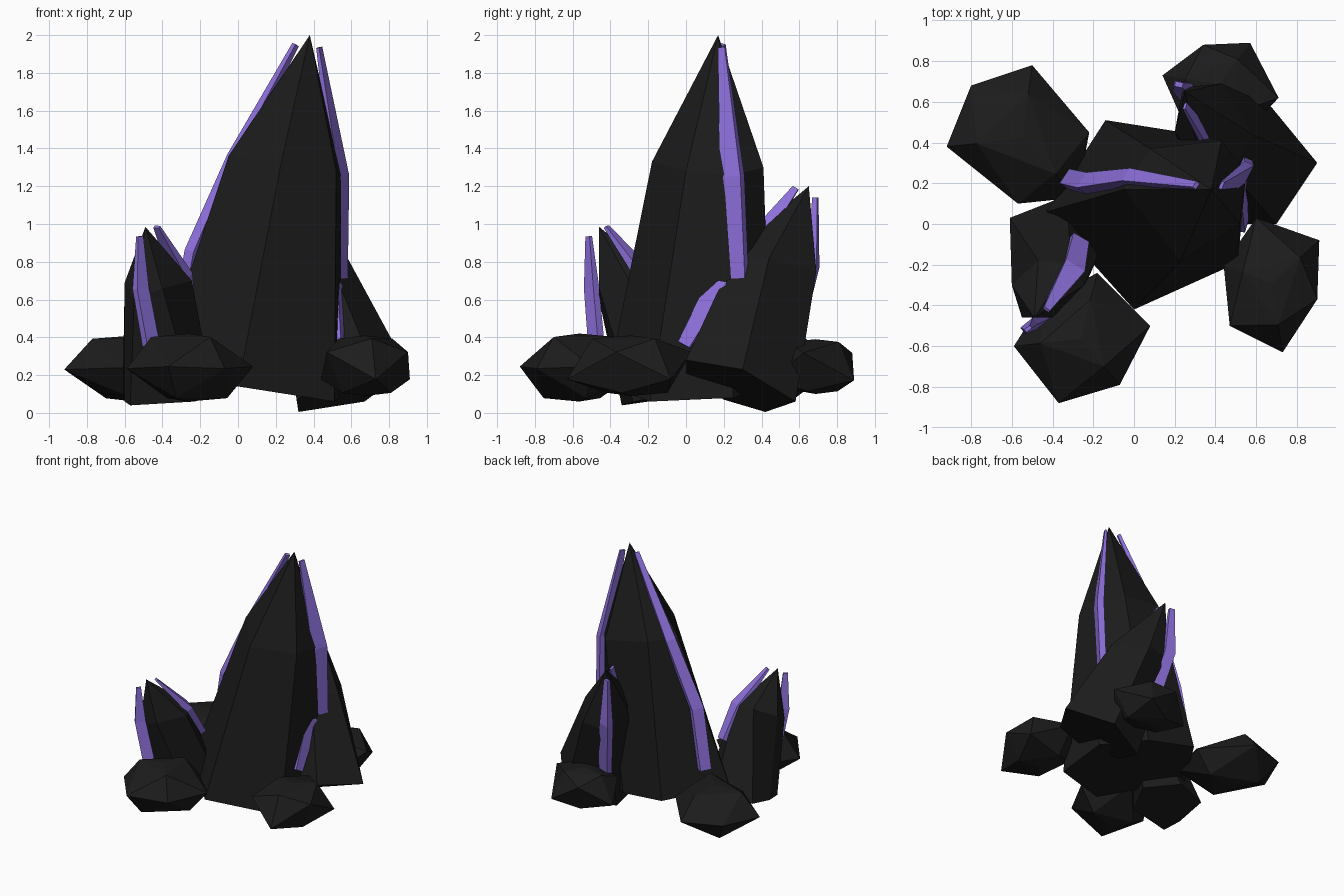
import bpy, bmesh
from mathutils import Vector

if "Cube" in bpy.data.objects:
    bpy.data.objects.remove(bpy.data.objects["Cube"])


def make_material(name, rgb):
    m = bpy.data.materials.new(name)
    m.use_nodes = True
    m.diffuse_color = (*rgb, 1)
    bsdf = m.node_tree.nodes["Principled BSDF"]
    bsdf.inputs["Base Color"].default_value = (*rgb, 1)
    bsdf.inputs["Roughness"].default_value = 0.8
    return m


STONE = make_material("dark_stone", (0.0115, 0.0115, 0.0115))
PURPLE = make_material("purple_crystal", (0.27, 0.165, 0.72))


def finish(bm, name, material):
    bmesh.ops.recalc_face_normals(bm, faces=bm.faces[:])
    mesh = bpy.data.meshes.new(name)
    bm.to_mesh(mesh)
    bm.free()
    mesh.materials.append(material)
    ob = bpy.data.objects.new(name, mesh)
    bpy.context.collection.objects.link(ob)
    return ob


def loft(bm, rings):
    """Join consecutive rings of equal size with quads."""
    loops = [[bm.verts.new(p) for p in ring] for ring in rings]
    n = len(loops[0])
    for a, b in zip(loops, loops[1:]):
        for i in range(n):
            j = (i + 1) % n
            bm.faces.new((a[i], a[j], b[j], b[i]))
    bm.faces.new(loops[0][::-1])
    return loops


def spire(name, base, middle, tip):
    bm = bmesh.new()
    top = loft(bm, [base, middle])[-1]
    apex = bm.verts.new(tip)
    for i, v in enumerate(top):
        bm.faces.new((v, top[(i + 1) % len(top)], apex))
    return finish(bm, name, STONE)


def shard(name, path, side, widths, ratio):
    """Box-section crystal strip along a path; ratio is thickness to width."""
    pts = [Vector(p) for p in path]
    rings = []
    for i, p in enumerate(pts):
        along = (pts[min(i + 1, len(pts) - 1)] - pts[max(i - 1, 0)]).normalized()
        s = Vector(side)
        s = (s - along * s.dot(along)).normalized() * widths[i] / 2
        out = along.cross(s) * ratio
        rings.append([p + s + out, p - s + out, p - s - out, p + s - out])
    bm = bmesh.new()
    bm.faces.new(loft(bm, rings)[-1])
    return finish(bm, name, PURPLE)


def boulder(name, outline, low, high, lift):
    """Faceted stone: zigzag girdle with a small cap above and below."""
    cx = sum(p[0] for p in outline) / len(outline)
    cy = sum(p[1] for p in outline) / len(outline)
    mid, half = (low + high) / 2, (high - low) / 2
    bm = bmesh.new()
    for i, (x, y) in enumerate(outline):
        up = lift if i % 2 else -lift
        bm.verts.new((x, y, mid + up * half))
        # caps sit over the opposite corners of the zigzag
        cap = -half if i % 2 else half
        bm.verts.new((cx + (x - cx) * 0.6, cy + (y - cy) * 0.6, mid + cap * 0.9))
    bm.verts.new((cx, cy, high))
    bm.verts.new((cx, cy, low))
    bmesh.ops.convex_hull(bm, input=bm.verts[:])
    return finish(bm, name, STONE)


# Spires
spire("main_spire",
      [(0, -.42, .14), (.51, -.19, .06), (.54, .25, .08),
       (.24, .45, .14), (-.14, .51, .2), (-.43, .06, .22)],
      [(.23, -.18, 1.33), (.52, 0, 1.28), (.55, .25, 1.26),
       (.43, .41, 1.3), (.08, .37, 1.36), (-.05, .17, 1.36)],
      (.38, .17, 2.0))
spire("left_rear_spire",
      [(.9, .3, .23), (.67, .58, .06), (.32, .42, .005),
       (.31, .2, .07), (.5, 0, .2), (.7, 0, .28)],
      [(.58, .44, .82), (.43, .69, .75), (.24, .67, .72),
       (.2, .45, .82), (.33, .29, .9), (.48, .25, .82)],
      (.25, .65, 1.2))
spire("right_front_spire",
      [(-.57, -.34, .04), (-.23, -.28, .06), (-.13, -.05, .1),
       (-.33, .14, .12), (-.61, .03, .12), (-.6, -.2, .06)],
      [(-.55, -.46, .6), (-.4, -.46, .66), (-.245, -.3, .7),
       (-.31, -.19, .75), (-.47, -.18, .76), (-.6, -.3, .69)],
      (-.49, -.46, .985))

# Crystal strips
shard("main_right_shard",
      [(.305, .19, 1.95), (-.02, .23, 1.35), (-.235, .2, .85), (-.32, .22, .39)],
      (.6, 1, -.35), (.035, .075, .09, .085), .65)
shard("main_left_shard",
      [(.43, .19, 1.935), (.54, .245, 1.25), (.535, .275, .65)],
      (.5, 1, -.05), (.04, .12, .11), .42)
shard("left_rear_front_shard",
      [(.25, .58, 1.19), (.37, .4, .95), (.52, .175, .69), (.54, -.01, .36)],
      (.25, .85, -.45), (.035, .09, .11, .07), .4)
shard("left_rear_back_shard",
      [(.22, .685, 1.14), (.235, .672, .78), (.33, .55, .28)],
      (1, -.2, 0), (.04, .085, .08), .65)
shard("right_front_outer_shard",
      [(-.52, -.515, .935), (-.515, -.5, .66), (-.46, -.475, .36)],
      (.75, .6, 0), (.035, .08, .085), .5)
shard("right_front_inner_shard",
      [(-.43, -.42, .985), (-.3, -.22, .73), (-.27, -.08, .5)],
      (.8, -.6, 0), (.035, .11, .09), .5)

# Boulders around the base
boulder("front_boulder",
        [(-.59, -.6), (-.37, -.88), (-.07, -.79), (.08, -.5), (-.18, -.24), (-.45, -.38)],
        .06, .42, .03)
boulder("right_boulder",
        [(-.92, .38), (-.8, .68), (-.5, .78), (-.22, .45), (-.28, .13), (-.57, .1)],
        .06, .41, .03)
boulder("left_boulder",
        [(.44, -.2), (.47, -.5), (.73, -.63), (.9, -.37), (.91, -.08), (.6, .03)],
        .09, .41, .45)
boulder("back_boulder",
        [(.14, .73), (.34, .88), (.57, .89), (.71, .62), (.55, .45), (.22, .55)],
        .1, .39, .5)
